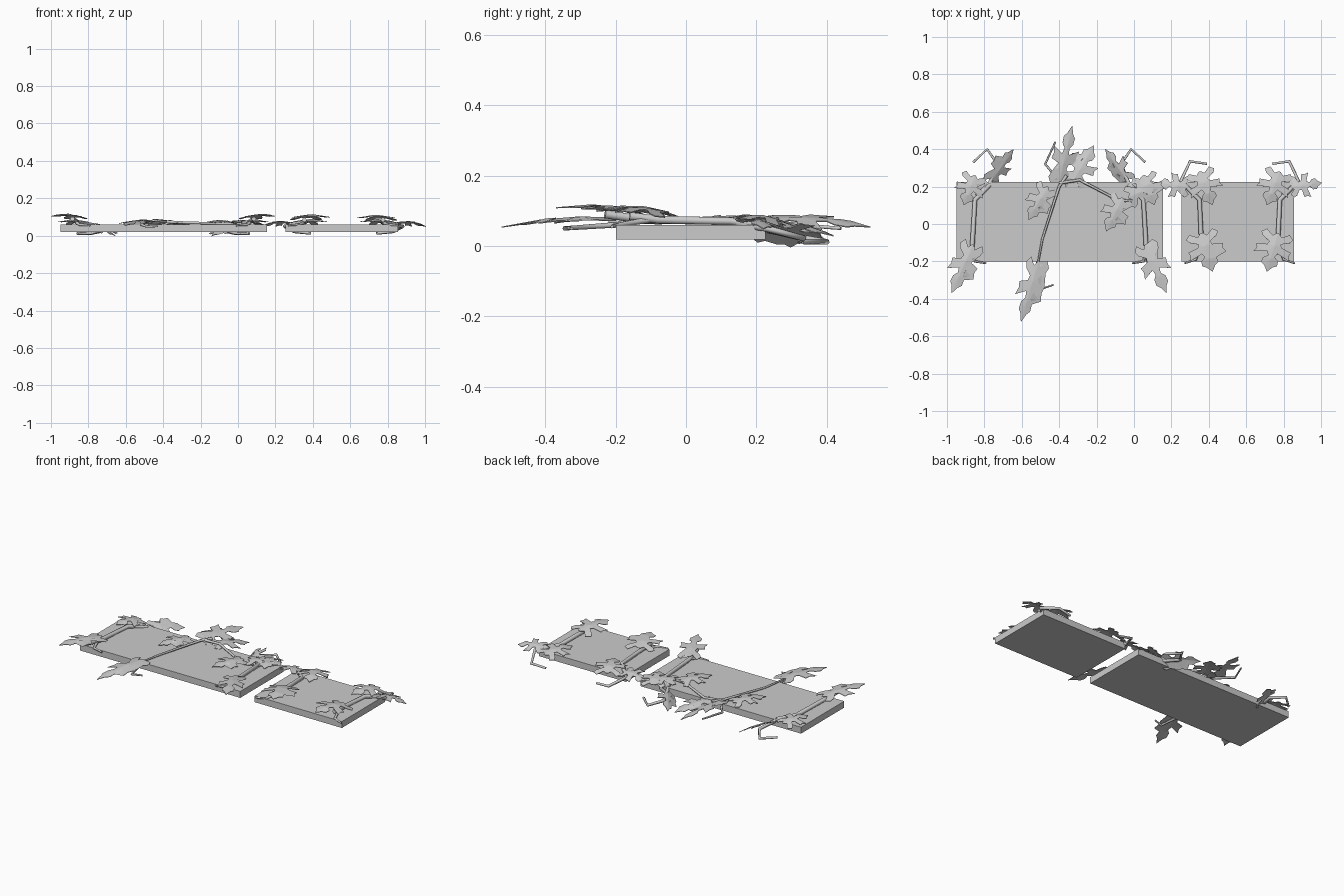
import bpy, bmesh, math
from mathutils import Vector

if "Cube" in bpy.data.objects:
    bpy.data.objects.remove(bpy.data.objects["Cube"])


def finish(name, bm):
    bmesh.ops.recalc_face_normals(bm, faces=bm.faces)
    me = bpy.data.meshes.new(name)
    bm.to_mesh(me)
    bm.free()
    ob = bpy.data.objects.new(name, me)
    bpy.context.collection.objects.link(ob)
    return ob


def slab(name, x0, x1):
    bpy.ops.mesh.primitive_cube_add(size=1, location=((x0 + x1) / 2, 0.013, 0.039))
    ob = bpy.context.object
    ob.name = name
    ob.scale = (x1 - x0, 0.425, 0.04)


# Half of a lobed leaf outline: (along, across), unit length
HALF = [(0, .03), (.08, .12), (-.04, .30), (.06, .42), (.15, .36), (.25, .15),
        (.33, .19), (.38, .46), (.48, .42), (.60, .48), (.50, .13),
        (.60, .09), (.68, .20), (.80, .21), (.86, .11)]


def leaf(name, base, tip, width, roll=0, droop=.015, mirror=None):
    """Folded lobed leaf from base to tip, arched in the middle."""
    base, tip = Vector(base), Vector(tip)
    if mirror is not None:
        base.x, tip.x, roll = 2 * mirror - base.x, 2 * mirror - tip.x, -roll
    axis = tip - base
    side = Vector((0, 0, 1)).cross(axis).normalized()
    up = axis.cross(side).normalized()
    r = math.radians(roll)
    across, normal = side * math.cos(r) + up * math.sin(r), up * math.cos(r) - side * math.sin(r)
    bm = bmesh.new()
    mid = [bm.verts.new(base + axis * u + up * droop * 4 * u * (1 - u)) for u in (0, .33, .66, 1)]
    for s in (1, -1):
        edge = [bm.verts.new(base + axis * u + up * droop * 4 * u * (1 - u)
                             + across * s * v * width - normal * v * width * .15)
                for u, v in HALF]
        bm.faces.new(mid + edge[::-1])
    bmesh.ops.triangulate(bm, faces=bm.faces[:])
    ob = finish(name, bm)
    m = ob.modifiers.new("thickness", 'SOLIDIFY')
    m.thickness = .003
    return ob


def branch(name, pts, r0, r1, mirror=None):
    """Tapered angular twig along a polyline."""
    cu = bpy.data.curves.new(name, 'CURVE')
    cu.dimensions = '3D'
    cu.bevel_depth = 1
    cu.bevel_resolution = 1
    cu.use_fill_caps = True
    sp = cu.splines.new('POLY')
    sp.points.add(len(pts) - 1)
    for i, (x, y, z) in enumerate(pts):
        if mirror is not None:
            x = 2 * mirror - x
        sp.points[i].co = (x, y, z, 1)
        sp.points[i].radius = r0 + (r1 - r0) * i / (len(pts) - 1)
    ob = bpy.data.objects.new(name, cu)
    bpy.context.collection.objects.link(ob)


# Two flat slabs
slab("long_slab", -.95, .155)
slab("short_slab", .255, .855)

# Sprigs at both ends of the long slab
for tag, m in (("left", None), ("right", -.40)):
    n = "long_" + tag
    branch(n + "_stem", [(-.885, -.23, .09), (-.865, -.12, .075), (-.85, .13, .07), (-.77, .21, .055)],
           .013, .012, m)
    branch(n + "_back_twig", [(-.84, .15, .065), (-.77, .22, .05), (-.73, .32, .025),
                              (-.785, .40, .012), (-.86, .33, .012)], .012, .007, m)
    branch(n + "_front_twig", [(-.87, -.14, .075), (-.85, -.20, .06), (-.79, -.21, .055)], .01, .005, m)
    leaf(n + "_front_leaf", (-.86, -.11, .10), (-.975, -.37, .11), .16, 0, .012, m)
    leaf(n + "_back_leaf", (-.77, .22, .045), (-.645, .40, .012), .13, 30, .012, m)
    leaf(n + "_top_leaf", (-.85, .26, .07), (-.91, .10, .075), .17, 0, .015, m)

# Sprigs at both ends of the short slab
for tag, m in (("left", None), ("right", .565)):
    n = "short_" + tag
    branch(n + "_stem", [(.355, -.16, .085), (.36, -.08, .075), (.35, .13, .07), (.28, .20, .06)],
           .013, .012, m)
    branch(n + "_back_twig", [(.33, .15, .065), (.25, .23, .05), (.30, .335, .022), (.39, .322, .012)],
           .012, .007, m)
    branch(n + "_front_twig", [(.36, -.1, .075), (.33, -.19, .06), (.27, -.21, .055)], .01, .005, m)
    leaf(n + "_front_leaf", (.36, -.05, .095), (.42, -.255, .10), .21, 0, .015, m)
    leaf(n + "_side_leaf", (.29, .20, .07), (.125, .22, .05), .14, 10, .015, m)
    leaf(n + "_top_leaf", (.35, .28, .07), (.42, .10, .075), .19, 0, .018, m)

# Thin trailing sprig across the middle of the long slab
branch("middle_stem", [(-.36, .26, .075), (-.40, .20, .075), (-.49, -.08, .067), (-.515, -.22, .07)], .009, .005)
branch("middle_front_twig", [(-.515, -.2, .06), (-.49, -.345, .05), (-.43, -.325, .05)], .009, .005)
branch("middle_side_stem", [(-.40, .22, .075), (-.29, .235, .07), (-.09, .13, .065), (.02, .12, .065)], .009, .006)
branch("middle_back_twig", [(-.39, .22, .07), (-.475, .32, .06), (-.42, .44, .05)], .008, .005)
leaf("middle_front_leaf", (-.51, -.2, .082), (-.605, -.525, .055), .15, 0, .012)
leaf("middle_back_leaf", (-.40, .22, .08), (-.33, .525, .055), .15, 15, .012)
leaf("middle_back_leaf_2", (-.33, .22, .07), (-.215, .42, .03), .17, 0, .012)
leaf("middle_left_leaf", (-.46, .20, .075), (-.565, .02, .07), .15, 0, .015)
leaf("middle_right_leaf", (-.06, .14, .075), (-.15, -.04, .07), .16, 0, .012)
leaf("gap_leaf", (-.03, .14, .08), (.14, .22, .06), .15, 0, .012)
